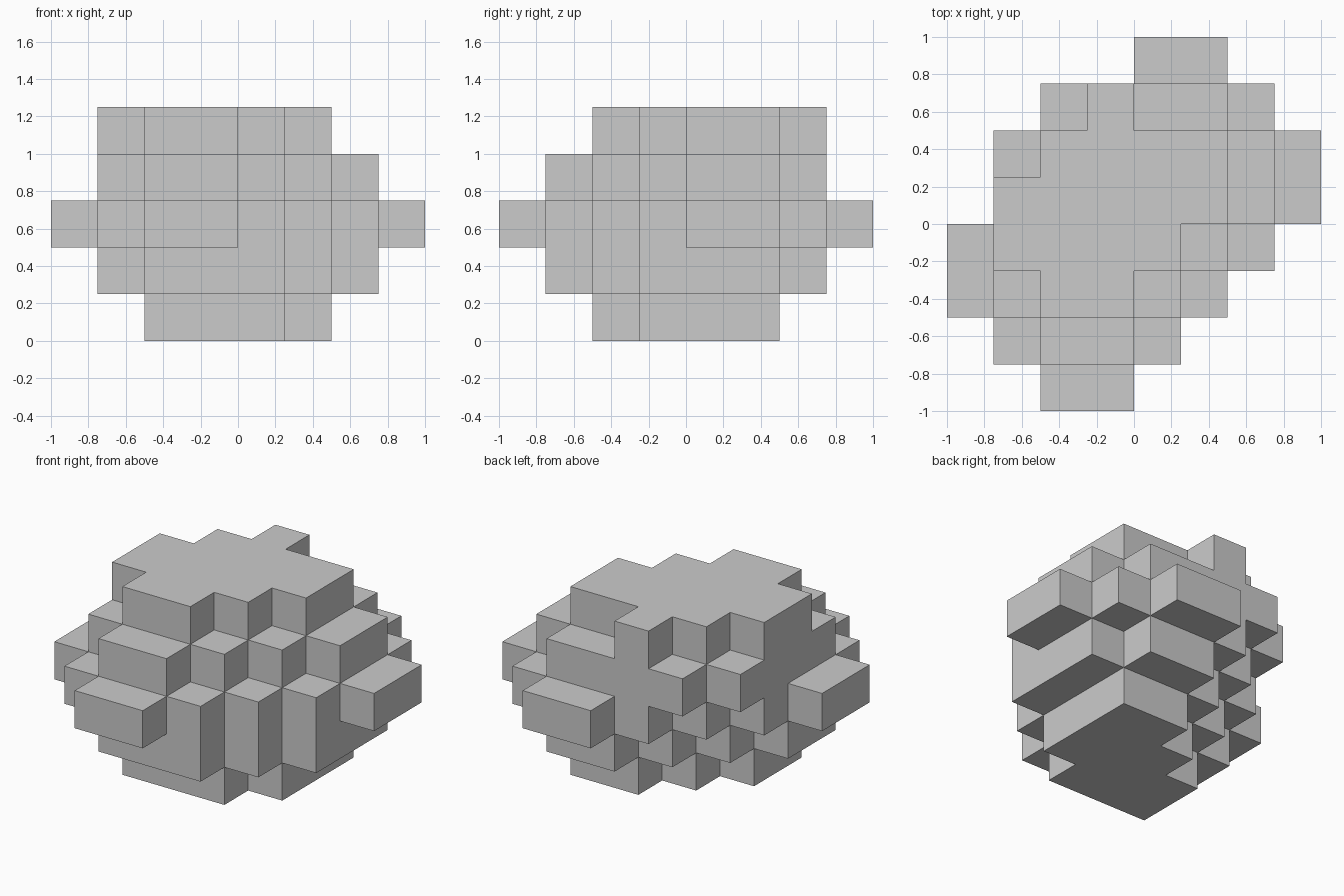
import bpy, bmesh, math
from mathutils import Vector

if "Cube" in bpy.data.objects:
    bpy.data.objects.remove(bpy.data.objects["Cube"])

CELL = 0.25

# Each layer, bottom to top: first row's y index, then (x start, x end) per row
LAYERS = [
    (-2, [(-2, 1), (-2, 2), (-1, 2), (0, 2)]),
    (-3, [(-2, 1), (-3, 2), (-3, 3), (-2, 3), (-1, 3), (0, 2)]),
    (-4, [(-2, 0), (-3, 1), (-4, 2), (-4, 3), (-3, 4), (-2, 4), (-1, 3), (0, 2)]),
    (-3, [(-2, 0), (-3, 1), (-3, 2), (-3, 3), (-3, 3), (-2, 2)]),
    (-2, [(-2, 0), (-3, 1), (-3, 2), (-2, 2), (-1, 0)]),
]

# Filled cells
cells = {(x, y0 + j, z)
         for z, (y0, rows) in enumerate(LAYERS)
         for j, (a, b) in enumerate(rows)
         for x in range(a, b)}

# Outer skin only: one square wherever a filled cell meets empty space
bm = bmesh.new()
for c in sorted(cells):
    for axis in range(3):
        for side in (-1, 1):
            n = Vector((0, 0, 0))
            n[axis] = side
            if tuple(int(v) for v in Vector(c) + n) in cells:
                continue
            u, v = Vector((0, 0, 0)), Vector((0, 0, 0))
            u[(axis + 1) % 3] = 0.5
            v[(axis + 2) % 3] = 0.5 * side
            mid = Vector(c) + Vector((0.5, 0.5, 0.5)) + n * 0.5
            corners = (mid - u - v, mid + u - v, mid + u + v, mid - u + v)
            bm.faces.new([bm.verts.new(p * CELL) for p in corners])

# Weld and merge coplanar squares into clean flat faces
bmesh.ops.remove_doubles(bm, verts=bm.verts, dist=0.001)
bmesh.ops.dissolve_limit(bm, angle_limit=math.radians(1),
                         verts=bm.verts, edges=bm.edges)

mesh = bpy.data.meshes.new("stepped_block_cluster")
bm.to_mesh(mesh)
bm.free()
obj = bpy.data.objects.new("stepped_block_cluster", mesh)
bpy.context.collection.objects.link(obj)
